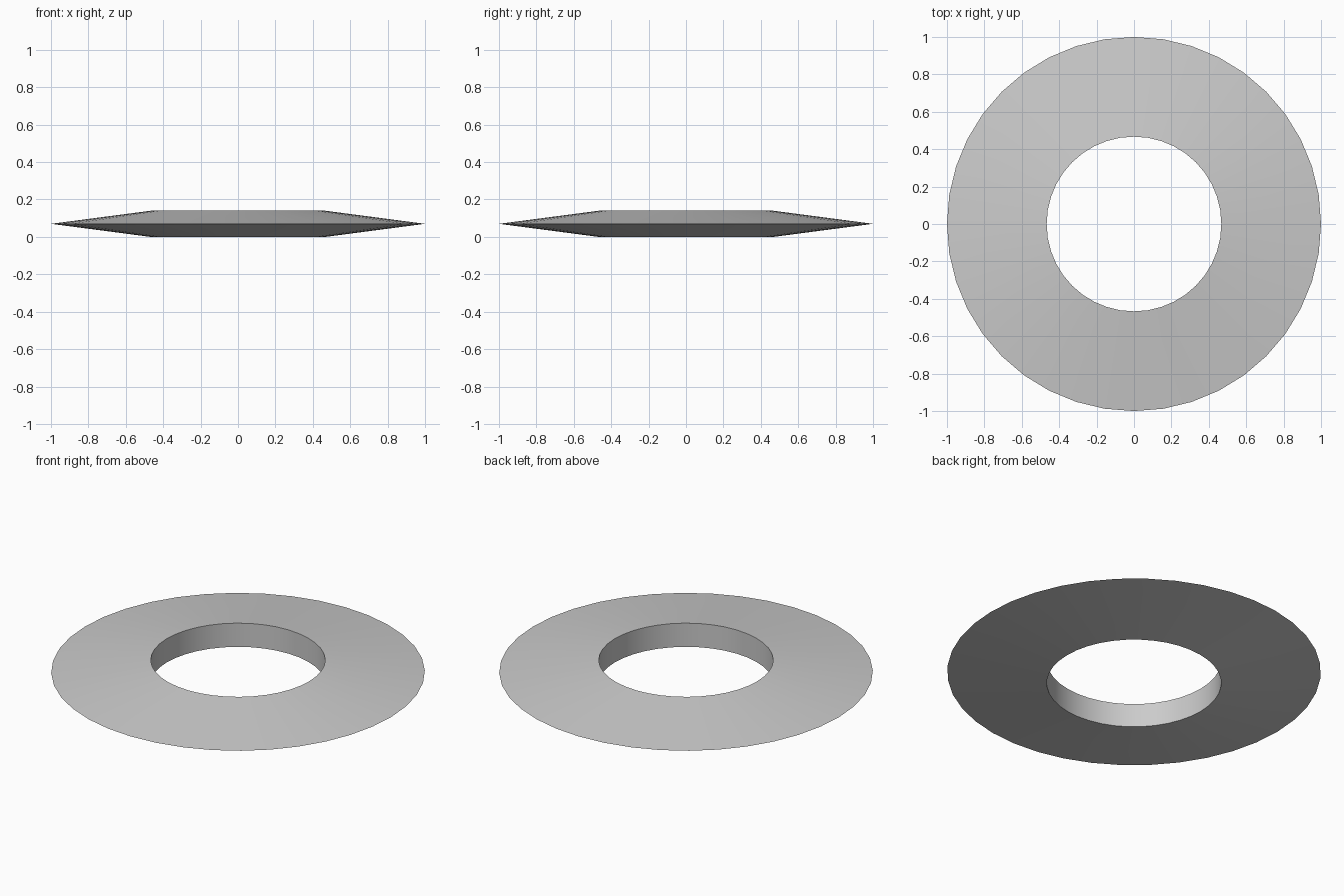
import bpy, bmesh, math

if "Cube" in bpy.data.objects:
    bpy.data.objects.remove(bpy.data.objects["Cube"])

SEGMENTS = 40
# Cross-section (radius, height): straight bore, tapering to a knife-edge rim
PROFILE = [(0.467, 0.0), (1.0, 0.07), (0.467, 0.14)]

bm = bmesh.new()
rings = []
for i in range(SEGMENTS):
    a = 2 * math.pi * i / SEGMENTS
    rings.append([bm.verts.new((r * math.cos(a), r * math.sin(a), z)) for r, z in PROFILE])

# Sweep the cross-section around z
n = len(PROFILE)
for i in range(SEGMENTS):
    cur, nxt = rings[i], rings[(i + 1) % SEGMENTS]
    for j in range(n):
        k = (j + 1) % n
        bm.faces.new((cur[j], nxt[j], nxt[k], cur[k]))
bmesh.ops.recalc_face_normals(bm, faces=bm.faces)

mesh = bpy.data.meshes.new("tapered_ring")
bm.to_mesh(mesh)
bm.free()
ring = bpy.data.objects.new("tapered_ring", mesh)
bpy.context.collection.objects.link(ring)

# Smooth around the ring, sharp at rim and bore edges
bpy.context.view_layer.objects.active = ring
ring.select_set(True)
bpy.ops.object.shade_smooth_by_angle(angle=math.radians(30))
